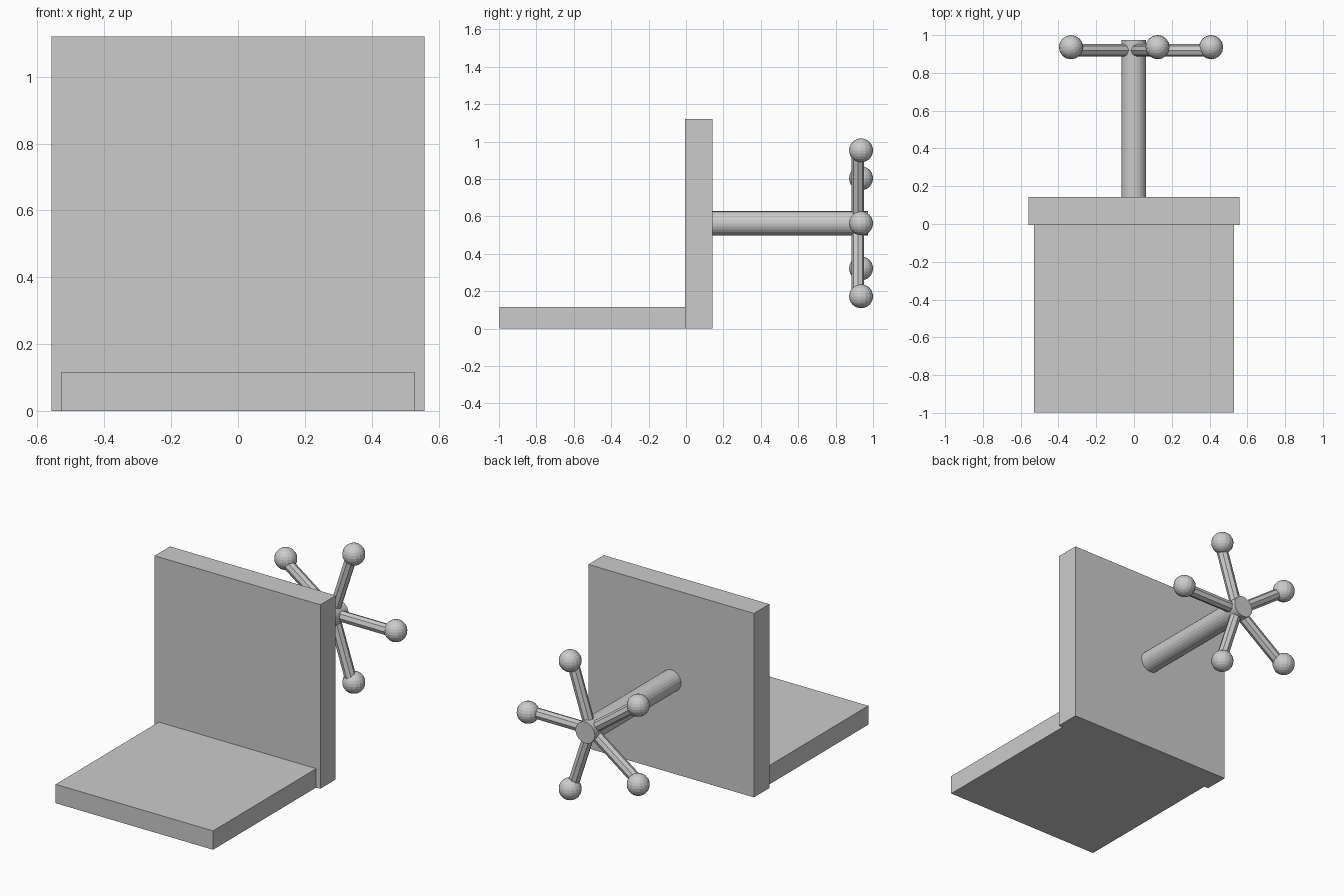
import bpy
from math import cos, sin, radians
from mathutils import Vector

if "Cube" in bpy.data.objects:
    bpy.data.objects.remove(bpy.data.objects["Cube"])


def box(name, lo, hi):
    lo, hi = Vector(lo), Vector(hi)
    bpy.ops.mesh.primitive_cube_add(size=1, location=(lo + hi) / 2)
    ob = bpy.context.object
    ob.name = name
    ob.scale = hi - lo
    bpy.ops.object.transform_apply(location=False, rotation=False, scale=True)
    return ob


def rod(name, start, end, radius, sides):
    start, end = Vector(start), Vector(end)
    axis = end - start
    bpy.ops.mesh.primitive_cylinder_add(
        vertices=sides, radius=radius, depth=axis.length,
        location=(start + end) / 2,
        rotation=axis.to_track_quat('Z', 'Y').to_euler())
    bpy.context.object.name = name
    return bpy.context.object


# Base plate and upright panel
box("base_plate", (-0.53, -0.997, 0), (0.53, -0.005, 0.115))
box("upright_panel", (-0.558, -0.005, 0), (0.558, 0.143, 1.12))

# Shaft sticking out of the back of the panel
HUB_Z = 0.563
rod("shaft", (-0.002, 0.10, HUB_Z), (-0.002, 0.973, HUB_Z), 0.065, 24)

# Five spokes with ball ends around the shaft tip
REACH = 0.41
for i in range(5):
    a = radians(72 * i)
    dx, dz = cos(a), sin(a)
    rod(f"spoke_{i + 1}", (-0.002, 0.919, HUB_Z),
        (-0.002 + dx * REACH, 0.919, HUB_Z + dz * REACH), 0.033, 8)
    bpy.ops.mesh.primitive_uv_sphere_add(
        segments=16, ring_count=12, radius=0.064,
        location=(-0.002 + dx * REACH, 0.936, HUB_Z + dz * REACH))
    bpy.context.object.name = f"ball_{i + 1}"
